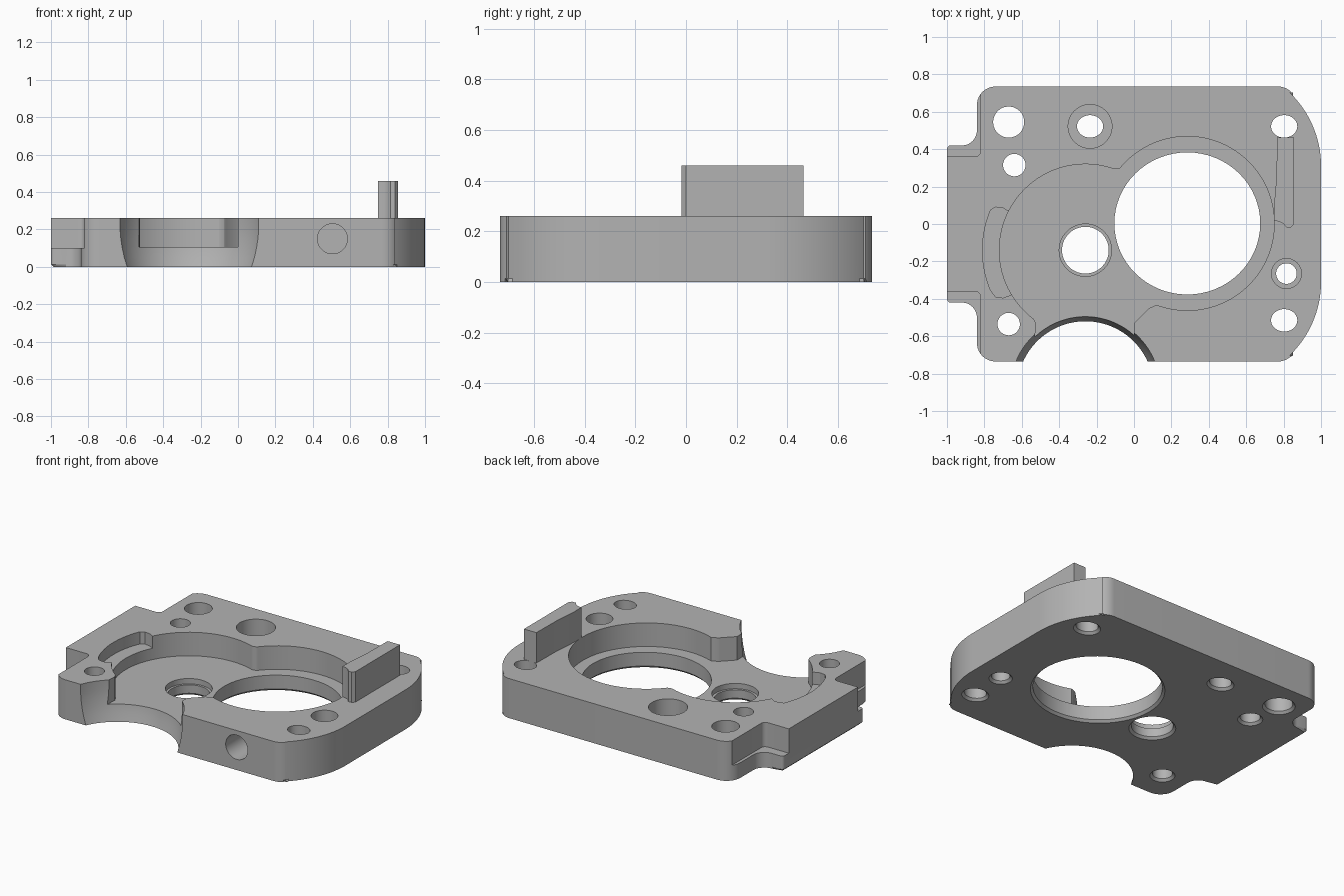
import bpy, bmesh
from math import sin, cos, radians

if "Cube" in bpy.data.objects:
    bpy.data.objects.remove(bpy.data.objects["Cube"], do_unlink=True)

TOP, FLOOR, HALF_Y = 0.26, 0.105, 0.735

grey = bpy.data.materials.new("machined grey")
grey.use_nodes = True
grey.diffuse_color = (0.45, 0.45, 0.45, 1)
grey.node_tree.nodes["Principled BSDF"].inputs["Base Color"].default_value = grey.diffuse_color


def arc(cx, cy, r, a0, a1, n=16, ry=None):
    ry = ry or r
    angles = [radians(a0 + (a1 - a0) * i / n) for i in range(n + 1)]
    return [(cx + r * cos(a), cy + ry * sin(a)) for a in angles]


def circle(cx, cy, r, ry=None, n=64):
    return arc(cx, cy, r, 0, 360, n, ry)[:-1]


def flip(points):
    return [(x, -y) for x, y in reversed(points)]


def make_object(name, bm):
    bmesh.ops.recalc_face_normals(bm, faces=bm.faces)
    mesh = bpy.data.meshes.new(name)
    bm.to_mesh(mesh)
    bm.free()
    mesh.materials.append(grey)
    obj = bpy.data.objects.new(name, mesh)
    bpy.context.collection.objects.link(obj)
    return obj


def loft(name, rings, chamfer=0):
    """Solid through matching outlines, each given as (points, z)."""
    bm = bmesh.new()
    loops = [[bm.verts.new((x, y, z)) for x, y in pts] for pts, z in rings]
    bottom = bm.faces.new(loops[0])
    bm.faces.new(loops[-1])
    for lo, hi in zip(loops, loops[1:]):
        for i in range(len(lo)):
            j = (i + 1) % len(lo)
            bm.faces.new((lo[i], lo[j], hi[j], hi[i]))
    if chamfer:
        bmesh.ops.bevel(bm, geom=list(bottom.edges), offset=chamfer,
                        segments=1, affect='EDGES')
    return make_object(name, bm)


def prism(name, pts, z0, z1, chamfer=0):
    return loft(name, [(pts, z0), (pts, z1)], chamfer)


def cut(cutter):
    cutter.hide_render = True
    mod = plate.modifiers.new("cut", 'BOOLEAN')
    mod.operation, mod.solver, mod.object = 'DIFFERENCE', 'EXACT', cutter
    bpy.context.view_layer.objects.active = plate
    bpy.ops.object.modifier_apply(modifier=mod.name)
    bpy.data.objects.remove(cutter, do_unlink=True)


def through_hole(x, y, r, ry=None, bevel=0.015):
    """Hole with a small countersink on the underside."""
    ry = ry or r
    wide = circle(x, y, r + 2 * bevel, ry + 2 * bevel)
    narrow = circle(x, y, r, ry)
    cut(loft("hole_cutter", [(wide, -bevel), (narrow, bevel), (narrow, 0.4)]))


# Plate outline: back half, then its mirror image
back = arc(0.456, 0.31, 0.544, 0, 46, 20)
back += arc(0.77, 0.635, 0.1, 47, 90, 8)
back += arc(-0.74, 0.635, 0.1, 90, 180, 12)
back += arc(-0.92, 0.5, 0.08, 0, -90, 12)
back += arc(-0.98, 0.4, 0.02, 90, 180, 4)
plate = prism("base_plate", back + flip(back), 0, TOP, 0.013)

# Stepped corners beside the side ear
step = [(-0.82, 0.9)] + arc(-0.85, 0.39, 0.03, 0, -90, 6) + [(-1.1, 0.36), (-1.1, 0.9)]
for outline in (step, flip(step)):
    cut(prism("step_cutter", outline, 0.1, 0.4))

# Two overlapping round pockets with a blended throat between them
cut(prism("round_pocket_cutter", circle(-0.26, -0.14, 0.46, n=96), FLOOR, 0.4))
cut(prism("bore_pocket_cutter", circle(0.285, 0.003, 0.465, n=96), FLOOR, 0.41))
throat = [(0.0, -0.62), (0.0, -0.53), (0.08, -0.45), (0.12, -0.433), (0.18, -0.42),
          (0.1, 0.2), (-0.04, 0.32), (-0.075, 0.298), (-0.1, 0.293), (-0.16, 0.29),
          (-0.4, -0.2), (-0.55, -0.48), (-0.525, -0.53), (-0.53, -0.62)]
cut(prism("throat_cutter", throat, FLOOR, 0.42))

# Shallow crescent recess
crescent = arc(-0.26, -0.14, 0.55, 157, 203, 24)
crescent = [(-0.6, 0.03), (-0.675, 0.07), (-0.7, 0.085), (-0.74, 0.09)] + crescent
crescent += [(-0.74, -0.39), (-0.7, -0.395), (-0.66, -0.38), (-0.58, -0.3)]
cut(prism("crescent_cutter", crescent, 0.18, 0.43))

# Curved scoop in the front edge
profile = [(0.36, -0.05), (0.365, 0), (0.379, 0.05), (0.389, 0.1),
           (0.396, 0.15), (0.4, 0.2), (0.4, 0.4)]
cut(loft("scoop_cutter", [(circle(-0.26, -0.885, r, n=96), z) for r, z in profile]))

# Main bore, shaft hole and mounting holes
through_hole(0.285, 0.003, 0.39, 0.38)
through_hole(-0.26, -0.14, 0.125)
for x, y, r, ry in ((-0.67, 0.545, 0.083, 0.083), (-0.64, 0.315, 0.06, 0.06),
                    (-0.235, 0.522, 0.07, 0.06), (0.803, 0.522, 0.07, 0.06),
                    (0.815, -0.265, 0.055, 0.055), (0.803, -0.515, 0.07, 0.06),
                    (-0.67, -0.535, 0.06, 0.06)):
    through_hole(x, y, r, ry)

# Counterbores
for x, y, r, z in ((-0.235, 0.522, 0.117, 0.09), (0.815, -0.265, 0.08, 0.13),
                   (-0.26, -0.14, 0.14, 0.07)):
    cut(prism("counterbore_cutter", circle(x, y, r), z, 0.4))

# Blind hole in the front edge
side = prism("side_hole_cutter", circle(0, 0, 0.08), 0, 0.35)
side.rotation_euler.x = radians(90)
side.location = (0.505, -0.5, 0.15)
bpy.context.view_layer.update()
cut(side)

# Raised rail
rail_outline = [(0.765, 0.463), (0.855, 0.463), (0.855, 0.0), (0.84, -0.018), (0.815, -0.018),
                (0.8, 0.0), (0.78, 0.012), (0.749, 0.018), (0.749, 0.1), (0.762, 0.25)]
rail = prism("raised_rail", rail_outline, FLOOR, 0.46)

# Smooth curved walls, keep machined edges crisp
for obj in (plate, rail):
    bpy.ops.object.select_all(action='DESELECT')
    obj.select_set(True)
    bpy.context.view_layer.objects.active = obj
    bpy.ops.object.shade_smooth_by_angle(angle=radians(25))
